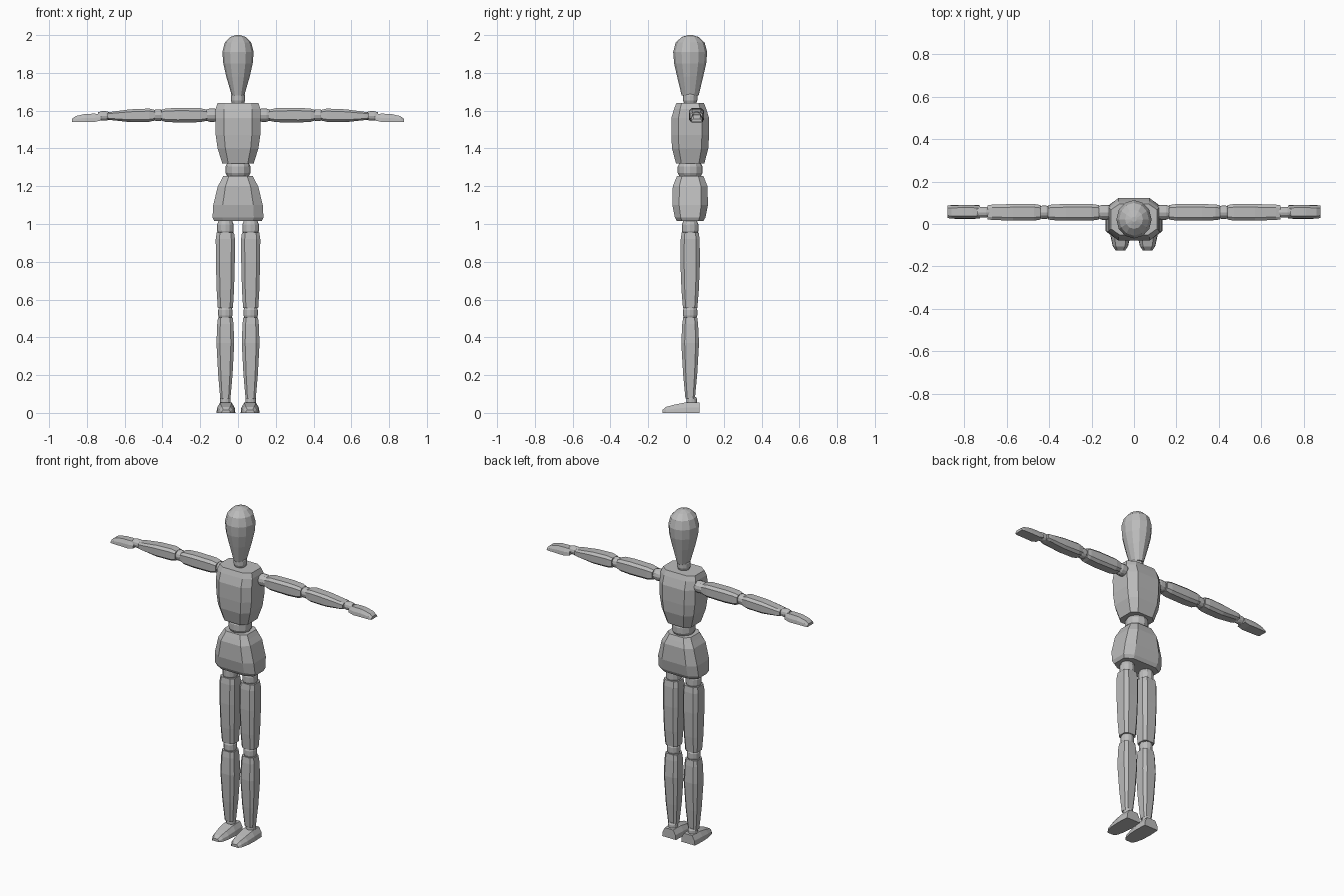
import bpy
import bmesh
from math import cos, sin, pi
from mathutils import Vector

default_cube = bpy.data.objects.get("Cube")
if default_cube:
    bpy.data.objects.remove(default_cube, do_unlink=True)

# One plain grey for the whole figure
grey = bpy.data.materials.new("light grey")
grey.use_nodes = True
grey_value = (0.5, 0.5, 0.5, 1)
grey.diffuse_color = grey_value
grey.node_tree.nodes["Principled BSDF"].inputs["Base Color"].default_value = grey_value

# Unit cross-sections, scaled by each loft section
CUT = 0.62
ROUND = [(cos(i * pi / 6), sin(i * pi / 6)) for i in range(12)]
BOX = [(1, -CUT), (1, CUT), (CUT, 1), (-CUT, 1),
       (-1, CUT), (-1, -CUT), (-CUT, -1), (CUT, -1)]
DOME = [(-1, -1), (1, -1), (0.93, 0), (0.6, 1), (-0.6, 1), (-0.93, 0)]


def place(axis, along, u, v):
    """Turn loft coordinates into a point; u and v are the other two axes in order."""
    if axis == "x":
        return Vector((along, u, v))
    if axis == "y":
        return Vector((u, along, v))
    return Vector((u, v, along))


def loft(name, profile, axis, centre, sections, mirrored=False):
    """Skin a profile through sections of (along, half_u, half_v[, shift_v])."""
    bm = bmesh.new()
    rings = []
    for along, half_u, half_v, *shift in sections:
        offset = shift[0] if shift else 0
        rings.append([bm.verts.new(place(axis, along, centre[0] + u * half_u,
                                         centre[1] + offset + v * half_v))
                      for u, v in profile])
    count = len(profile)
    for lower, upper in zip(rings, rings[1:]):
        for i in range(count):
            j = (i + 1) % count
            bm.faces.new((lower[i], lower[j], upper[j], upper[i]))
    bm.faces.new(rings[0])
    bm.faces.new(rings[-1])
    bmesh.ops.recalc_face_normals(bm, faces=bm.faces)
    mesh = bpy.data.meshes.new(name)
    bm.to_mesh(mesh)
    bm.free()
    mesh.materials.append(grey)
    part = bpy.data.objects.new(name, mesh)
    bpy.context.scene.collection.objects.link(part)
    if mirrored:
        part.modifiers.new("other side", "MIRROR").use_axis = (True, False, False)
    return part


def joint(name, axis, centre, start, end, radius, mirrored=True):
    """Barrel-shaped joint between two body parts."""
    length = end - start
    sections = [(start + length * step, radius * size, radius * size)
                for step, size in ((0, 0.8), (0.3, 1), (0.7, 1), (1, 0.8))]
    return loft(name, ROUND, axis, centre, sections, mirrored)


MIDDLE = (0, 0.022)
LEG = (0.067, 0.022)
ARM = (0.055, 1.576)

# Head and trunk
loft("head", ROUND, "z", MIDDLE, [
    (1.68, 0.033, 0.045), (1.78, 0.062, 0.069), (1.85, 0.078, 0.085),
    (1.91, 0.083, 0.09), (1.96, 0.07, 0.077), (1.99, 0.042, 0.045),
    (2.0, 0.012, 0.012)])
joint("neck", "z", MIDDLE, 1.635, 1.7, 0.038, False)
loft("chest", BOX, "z", MIDDLE, [
    (1.32, 0.083, 0.075), (1.4, 0.108, 0.096), (1.47, 0.118, 0.1),
    (1.56, 0.12, 0.1), (1.61, 0.118, 0.085), (1.64, 0.108, 0.073)])
joint("waist", "z", MIDDLE, 1.245, 1.33, 0.066, False)
loft("pelvis", BOX, "z", MIDDLE, [
    (1.015, 0.125, 0.07), (1.035, 0.135, 0.081), (1.1, 0.131, 0.094),
    (1.2, 0.107, 0.092), (1.23, 0.09, 0.08), (1.255, 0.077, 0.069)])

# Legs
joint("hip_joints", "z", LEG, 0.94, 1.02, 0.044)
loft("thighs", BOX, "z", LEG, [
    (0.555, 0.04, 0.038), (0.65, 0.046, 0.046), (0.8, 0.05, 0.052),
    (0.92, 0.051, 0.05), (0.955, 0.046, 0.045)], True)
joint("knee_joints", "z", LEG, 0.495, 0.565, 0.038)
loft("shins", BOX, "z", LEG, [
    (0.075, 0.027, 0.025), (0.2, 0.038, 0.037), (0.37, 0.047, 0.047),
    (0.47, 0.043, 0.042), (0.505, 0.039, 0.037)], True)
joint("ankle_joints", "z", (0.067, 0.03), 0.045, 0.085, 0.028)
loft("feet", DOME, "y", (0.064, 0), [
    (-0.124, 0.023, 0.008, 0.008), (-0.105, 0.036, 0.016, 0.016),
    (-0.06, 0.046, 0.022, 0.022), (0, 0.05, 0.028, 0.028),
    (0.072, 0.046, 0.028, 0.028)], True)

# Arms
joint("shoulder_joints", "x", ARM, 0.105, 0.17, 0.035)
loft("upper_arms", BOX, "x", ARM, [
    (0.165, 0.034, 0.029), (0.2, 0.039, 0.037), (0.32, 0.039, 0.039),
    (0.385, 0.037, 0.035), (0.405, 0.033, 0.028)], True)
joint("elbow_joints", "x", ARM, 0.395, 0.45, 0.031)
loft("forearms", BOX, "x", ARM, [
    (0.44, 0.034, 0.028), (0.47, 0.039, 0.035), (0.57, 0.039, 0.034, -0.003),
    (0.67, 0.036, 0.022, -0.004), (0.69, 0.033, 0.018, -0.004)], True)
joint("wrist_joints", "x", (0.055, 1.572), 0.68, 0.74, 0.025)
loft("hands", DOME, "x", (0.057, 1.54), [
    (0.725, 0.031, 0.017, 0.025), (0.76, 0.033, 0.022, 0.022),
    (0.81, 0.033, 0.021, 0.022), (0.86, 0.032, 0.015, 0.016),
    (0.878, 0.029, 0.008, 0.009)], True)
